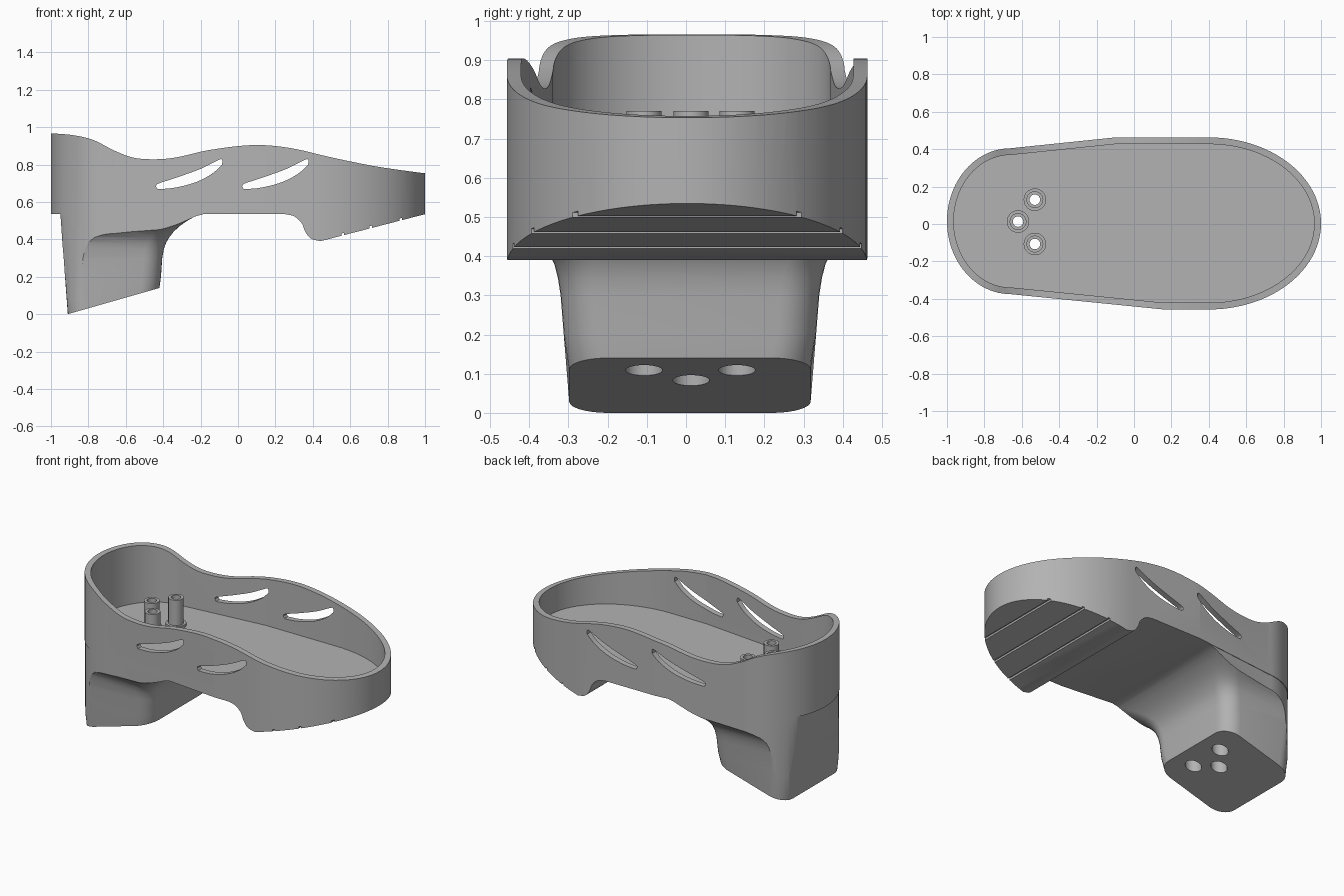
import bpy, bmesh, math
from mathutils import Vector

if "Cube" in bpy.data.objects:
    bpy.data.objects.remove(bpy.data.objects["Cube"])

grey = bpy.data.materials.new("plain grey")
grey.use_nodes = True
grey.diffuse_color = (0.45, 0.45, 0.45, 1)
grey.node_tree.nodes["Principled BSDF"].inputs["Base Color"].default_value = (0.45, 0.45, 0.45, 1)


def loft(name, rings, loop=False):
    """Skin a stack of equal-length rings; cap the ends unless it loops."""
    bm = bmesh.new()
    rows = [[bm.verts.new(p) for p in ring] for ring in rings]
    pairs = list(zip(rows, rows[1:])) + ([(rows[-1], rows[0])] if loop else [])
    for a, b in pairs:
        for i in range(len(a)):
            j = (i + 1) % len(a)
            bm.faces.new((a[i], a[j], b[j], b[i]))
    if not loop:
        bm.faces.new(rows[0][::-1])
        bm.faces.new(rows[-1])
    bmesh.ops.recalc_face_normals(bm, faces=bm.faces)
    me = bpy.data.meshes.new(name)
    bm.to_mesh(me)
    bm.free()
    me.materials.append(grey)
    ob = bpy.data.objects.new(name, me)
    bpy.context.collection.objects.link(ob)
    return ob


def prism_z(name, pts, z0, z1):
    return loft(name, [[(x, y, z) for x, y in pts] for z in (z0, z1)])


def prism_y(name, pts, half=0.7):
    return loft(name, [[(x, y, z) for x, z in pts] for y in (-half, half)])


def boolean(ob, cutter, op):
    mod = ob.modifiers.new(op, "BOOLEAN")
    mod.operation, mod.object, mod.solver = op, cutter, "EXACT"
    cutter.hide_render = True
    bpy.context.view_layer.objects.active = ob
    bpy.ops.object.modifier_apply(modifier=mod.name)
    bpy.data.objects.remove(cutter)


def spline(pts, steps=6):
    """Smooth open curve through 2D points."""
    p = [Vector(q) for q in pts]
    p = [2 * p[0] - p[1]] + p + [2 * p[-1] - p[-2]]
    out = []
    for a, b, c, d in zip(p, p[1:], p[2:], p[3:]):
        for k in range(steps):
            t = k / steps
            out.append(tuple(0.5 * (2 * b + (c - a) * t + (2 * a - 5 * b + 4 * c - d) * t**2
                                    + (3 * b - a - 3 * c + d) * t**3)))
    return out + [tuple(pts[-1])]


def arc(cx, cy, rx, ry, start, end, n):
    angles = [math.radians(start + (end - start) * i / n) for i in range(n + 1)]
    return [(cx + rx * math.cos(a), cy + ry * math.sin(a)) for a in angles]


def outline(inset):
    """Plan shape of the tray: broad toe, narrower heel."""
    return (arc(0.4, 0.003, 0.6 - inset, 0.46 - inset, -90, 90, 48) + [(-0.1, 0.463 - inset)]
            + arc(-0.66, 0.015, 0.34 - inset, 0.39 - inset, 90, 270, 48) + [(0.15, -0.456 + inset)])


def circle(x, y, r, n=32):
    return arc(x, y, r, r, 0, 360 - 360 / n, n - 1)


# Tray: plan outline trimmed to the wavy rim and stepped sole
rim = spline([(-1.05, 0.966), (-0.97, 0.965), (-0.87, 0.955), (-0.77, 0.93), (-0.66, 0.874),
              (-0.56, 0.837), (-0.45, 0.828), (-0.33, 0.838), (-0.15, 0.878), (0.08, 0.904),
              (0.28, 0.888), (0.5, 0.838), (0.72, 0.793), (0.9, 0.766), (1.05, 0.747)])
step = spline([(0.25, 0.535), (0.3, 0.523), (0.34, 0.487), (0.36, 0.44), (0.39, 0.404), (0.44, 0.39)])


def sole_z(x):
    return 0.39 + (x - 0.44) * 0.258


grooves = []
for gx in (0.56, 0.71, 0.87):
    for dx, dz in ((-0.007, 0), (-0.007, 0.012), (0.007, 0.012), (0.007, 0)):
        grooves.append((gx + dx, sole_z(gx + dx) + dz))
sole = [(-1.05, 0.535)] + step + grooves + [(1.05, sole_z(1.05))]

tray = prism_z("tray", outline(0), 0.2, 1.2)
boolean(tray, prism_y("side_trim", sole + rim[::-1]), "INTERSECT")
boolean(tray, prism_z("cavity", outline(0.036), 0.59, 1.3), "DIFFERENCE")

# Crescent slots through both walls
lower = spline([(-0.43, 0.668), (-0.34, 0.676), (-0.23, 0.704), (-0.14, 0.75), (-0.085, 0.8)])
upper = spline([(-0.083, 0.822), (-0.1, 0.826), (-0.2, 0.777), (-0.32, 0.733), (-0.425, 0.698), (-0.438, 0.682)])
for shift in (0, 0.46):
    boolean(tray, prism_y("slot", [(x + shift, z) for x, z in lower + upper]), "DIFFERENCE")

# Heel leg: rounded sections flaring into the tray, slanted foot
def section(x0, x1, half, r, z):
    ring, cy = [], 0.01
    for cx, sy, start in ((x1 - r, 1, 0), (x0 + r, 1, 90), (x0 + r, -1, 180), (x1 - r, -1, 270)):
        ring += arc(cx, cy + sy * (half - r), r, r, start, start + 90, 8)
    return [(x, y, (x + 0.91) * 0.286 if z is None else z) for x, y in ring]


levels = [(-0.91, -0.42, 0.308, 0.1, None), (-0.925, -0.412, 0.322, 0.1, 0.2),
          (-0.932, -0.405, 0.33, 0.1, 0.3), (-0.936, -0.397, 0.337, 0.1, 0.345),
          (-0.939, -0.385, 0.346, 0.1, 0.38), (-0.941, -0.368, 0.362, 0.1, 0.41),
          (-0.943, -0.345, 0.39, 0.1, 0.44), (-0.945, -0.313, 0.43, 0.1, 0.47),
          (-0.947, -0.27, 0.48, 0.1, 0.5), (-0.949, -0.23, 0.525, 0.1, 0.522),
          (-0.95, -0.18, 0.57, 0.1, 0.536), (-0.95, -0.18, 0.57, 0.1, 0.56)]
leg = loft("heel_leg", [section(*lv) for lv in levels])
boolean(leg, prism_z("leg_trim", outline(0.003), -0.5, 1), "INTERSECT")
boolean(tray, leg, "UNION")
tray.name = "tray_and_heel"

# Screw holes with wide bores from below, and hollow flanged posts
parts = [tray]
for x, y in ((-0.53, 0.13), (-0.62, 0.013), (-0.53, -0.107)):
    boolean(tray, prism_z("bore", circle(x, y, 0.047), -0.2, 0.5), "DIFFERENCE")
    boolean(tray, prism_z("screw_hole", circle(x, y, 0.028), 0.4, 0.8), "DIFFERENCE")
    shape = ((0.06, 0.58), (0.06, 0.608), (0.045, 0.608), (0.045, 0.77), (0.028, 0.77), (0.028, 0.58))
    parts.append(loft("screw_post", [[(px, py, z) for px, py in circle(x, y, r)] for r, z in shape], True))

bpy.ops.object.select_all(action="DESELECT")
for ob in parts:
    ob.select_set(True)
bpy.context.view_layer.objects.active = tray
bpy.ops.object.shade_smooth_by_angle(angle=math.radians(30))
